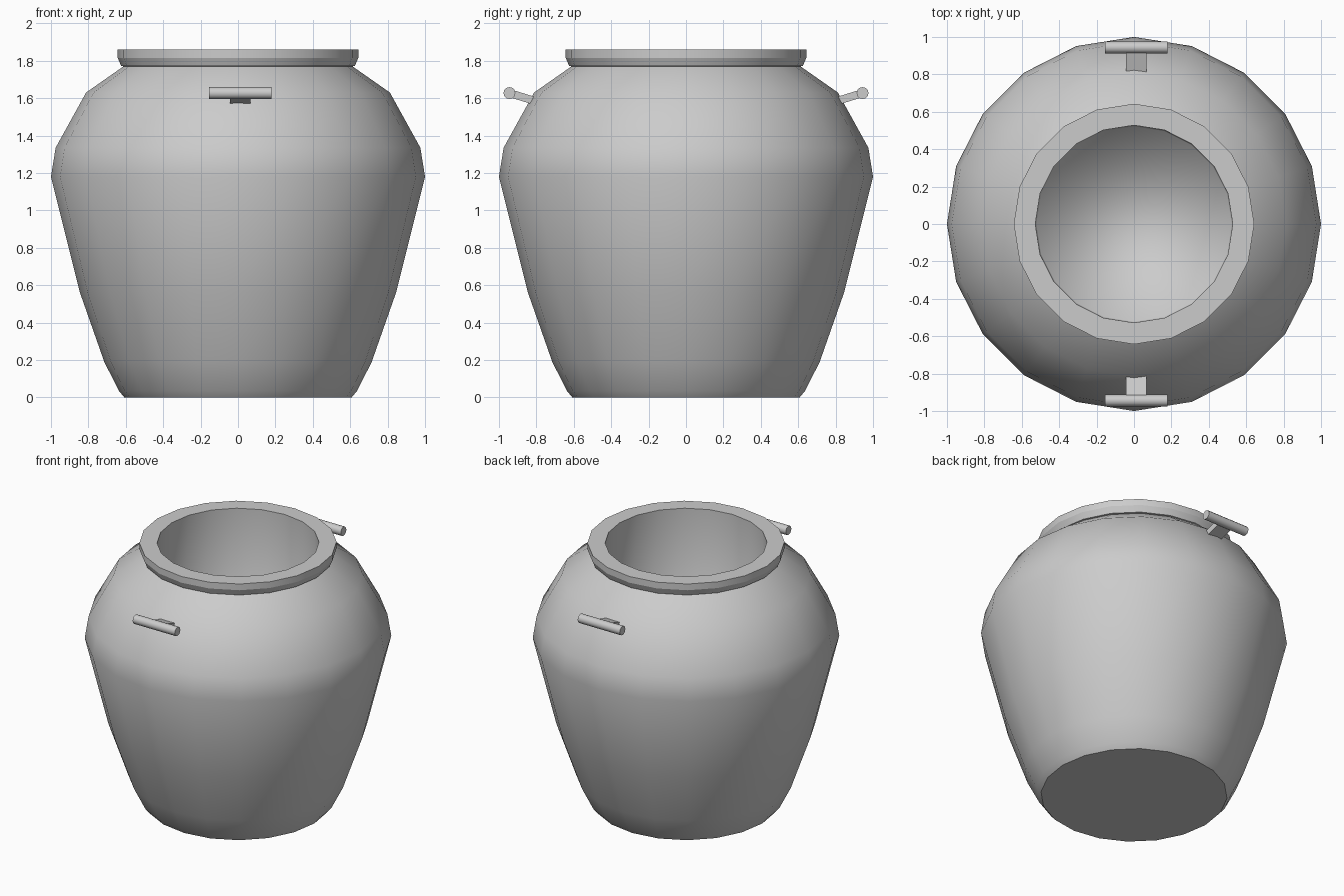
import bpy, bmesh, math
from mathutils import Vector, Matrix

cube = bpy.data.objects.get("Cube")
if cube:
    bpy.data.objects.remove(cube)

SIDES = 20
clay = bpy.data.materials.new("grey_clay")
clay.use_nodes = True
GREY = (0.6, 0.6, 0.6, 1)
clay.diffuse_color = GREY
clay.node_tree.nodes["Principled BSDF"].inputs["Base Color"].default_value = GREY


def finish(name, bm, sharp):
    """Shade smooth, mark edges chosen by the rule sharp, link the object."""
    bmesh.ops.recalc_face_normals(bm, faces=bm.faces)
    for f in bm.faces:
        f.smooth = True
    for e in bm.edges:
        e.smooth = not sharp(e)
    mesh = bpy.data.meshes.new(name)
    bm.to_mesh(mesh)
    bm.free()
    mesh.materials.append(clay)
    obj = bpy.data.objects.new(name, mesh)
    bpy.context.collection.objects.link(obj)
    return obj


# Pot: outer wall, lip, then the inner well down to its floor
profile = [(0.608, 0), (0.637, 0.035), (0.715, 0.19), (0.845, 0.56), (1.0, 1.18),
           (0.975, 1.335), (0.812, 1.63), (0.612, 1.77), (0.625, 1.772),
           (0.643, 1.815), (0.643, 1.86), (0.528, 1.86), (0.522, 0.1)]
bm = bmesh.new()
rings = []
for r, z in profile:
    angles = [2 * math.pi * i / SIDES for i in range(SIDES)]
    rings.append([bm.verts.new((r * math.cos(a), r * math.sin(a), z)) for a in angles])
for low, high in zip(rings, rings[1:]):
    for i in range(SIDES):
        j = (i + 1) % SIDES
        bm.faces.new((low[i], low[j], high[j], high[i]))
bm.faces.new(rings[0])
bm.faces.new(rings[-1])


def pot_sharp(e):
    a, b = e.verts
    level = abs(a.co.z - b.co.z) < 1e-4
    return level and (a.co.z < 0.01 or a.co.z > 1.75)


finish("pot", bm, pot_sharp)


# Handles: a short bar held by a sloping stub, front and back
def by_angle(e):
    return e.calc_face_angle(0) > math.radians(40)


for side, label in ((-1, "front"), (1, "back")):
    bar_centre = Vector((0.012, side * 0.944, 1.627))
    bm = bmesh.new()
    bmesh.ops.create_cone(bm, cap_ends=True, segments=12, radius1=0.032, radius2=0.032, depth=0.335,
                          matrix=Matrix.Translation(bar_centre) @ Matrix.Rotation(math.pi / 2, 4, "Y"))
    finish(label + "_handle_bar", bm, by_angle)

    root = Vector((0.012, side * 0.76, 1.57))
    axis = bar_centre - root
    turn = Matrix.Rotation(math.atan2(axis.z, axis.y), 4, "X")
    bm = bmesh.new()
    bmesh.ops.create_cube(bm, size=1, matrix=Matrix.Translation((root + bar_centre) / 2) @ turn
                          @ Matrix.Diagonal((0.108, axis.length, 0.042, 1)))
    finish(label + "_handle_stub", bm, by_angle)
